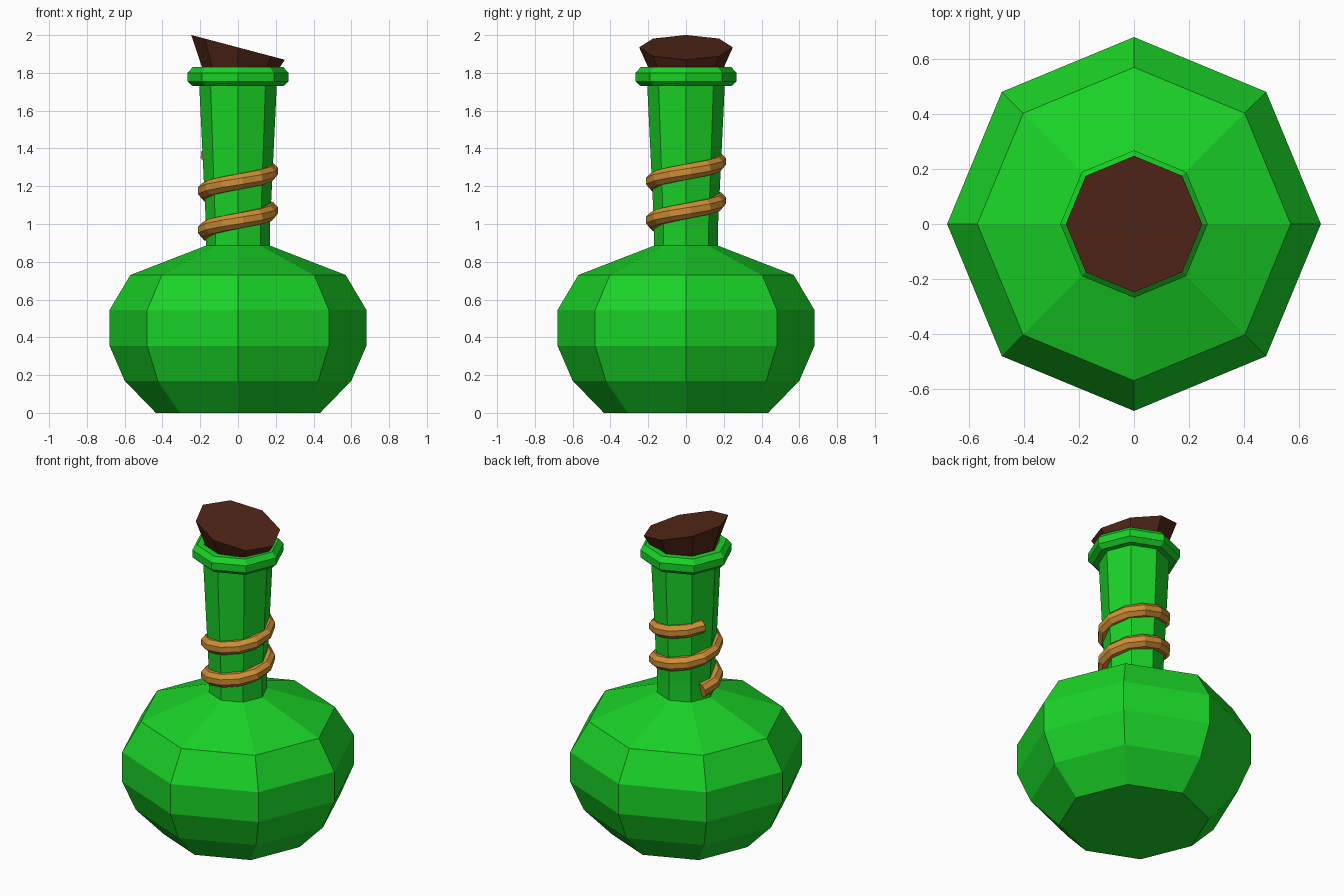
import bpy, bmesh
from math import sin, cos, pi, radians
from mathutils import Vector

if "Cube" in bpy.data.objects:
    bpy.data.objects.remove(bpy.data.objects["Cube"])

SIDES = 8


def material(name, color):
    m = bpy.data.materials.new(name)
    m.diffuse_color = (*color, 1)
    m.use_nodes = True
    m.node_tree.nodes["Principled BSDF"].inputs["Base Color"].default_value = m.diffuse_color
    return m


def loft(name, rings, mat):
    """Skin a list of equal-length point rings and cap both ends."""
    bm = bmesh.new()
    loops = [[bm.verts.new(p) for p in ring] for ring in rings]
    for a, b in zip(loops, loops[1:]):
        n = len(a)
        for i in range(n):
            j = (i + 1) % n
            bm.faces.new((a[i], a[j], b[j], b[i]))
    bm.faces.new(loops[0][::-1])
    bm.faces.new(loops[-1])
    bmesh.ops.recalc_face_normals(bm, faces=bm.faces)
    mesh = bpy.data.meshes.new(name)
    bm.to_mesh(mesh)
    bm.free()
    mesh.materials.append(mat)
    obj = bpy.data.objects.new(name, mesh)
    bpy.context.collection.objects.link(obj)
    return obj


def ring(r, z, slope=0.0):
    """Octagon of radius r at height z, optionally tilted along x."""
    pts = []
    for i in range(SIDES):
        a = 2 * pi * i / SIDES
        pts.append((r * cos(a), r * sin(a), z + slope * r * cos(a)))
    return pts


glass = material("green_glass", (0.01, 0.65, 0.02))
cork = material("dark_cork", (0.085, 0.02, 0.009))
cord = material("tan_cord", (0.62, 0.27, 0.035))

# Bottle: round body, flared neck, bevelled lip, shallow mouth
profile = [(0.435, 0), (0.60, 0.17), (0.68, 0.355), (0.68, 0.545), (0.57, 0.73),
           (0.17, 0.885), (0.17, 1.0), (0.205, 1.73), (0.24, 1.73), (0.268, 1.755),
           (0.268, 1.80), (0.24, 1.83), (0.20, 1.83), (0.185, 1.79)]
loft("bottle", [ring(r, z) for r, z in profile], glass)

# Stopper: tapered octagon with a slanted top
loft("stopper", [ring(0.16, 1.74), ring(0.248, 1.935, -0.265)], cork)

# Cord: two turns of an octagonal tube spiralling up the neck
STEPS, R, TUBE, PITCH = 24, 0.173, 0.044, 0.207
coils = []
for k in range(STEPS + 1):
    a = radians(157 + 720 * k / STEPS)
    out = Vector((cos(a), sin(a), 0))
    along = Vector((-R * sin(a), R * cos(a), PITCH / (2 * pi))).normalized()
    up = out.cross(along)
    centre = out * R + Vector((0, 0, 0.965 + PITCH * (a - pi) / (2 * pi)))
    coils.append([centre + TUBE * (out * cos(t) + up * sin(t))
                  for t in (2 * pi * (i + 0.5) / SIDES for i in range(SIDES))])
loft("neck_cord", coils, cord)
